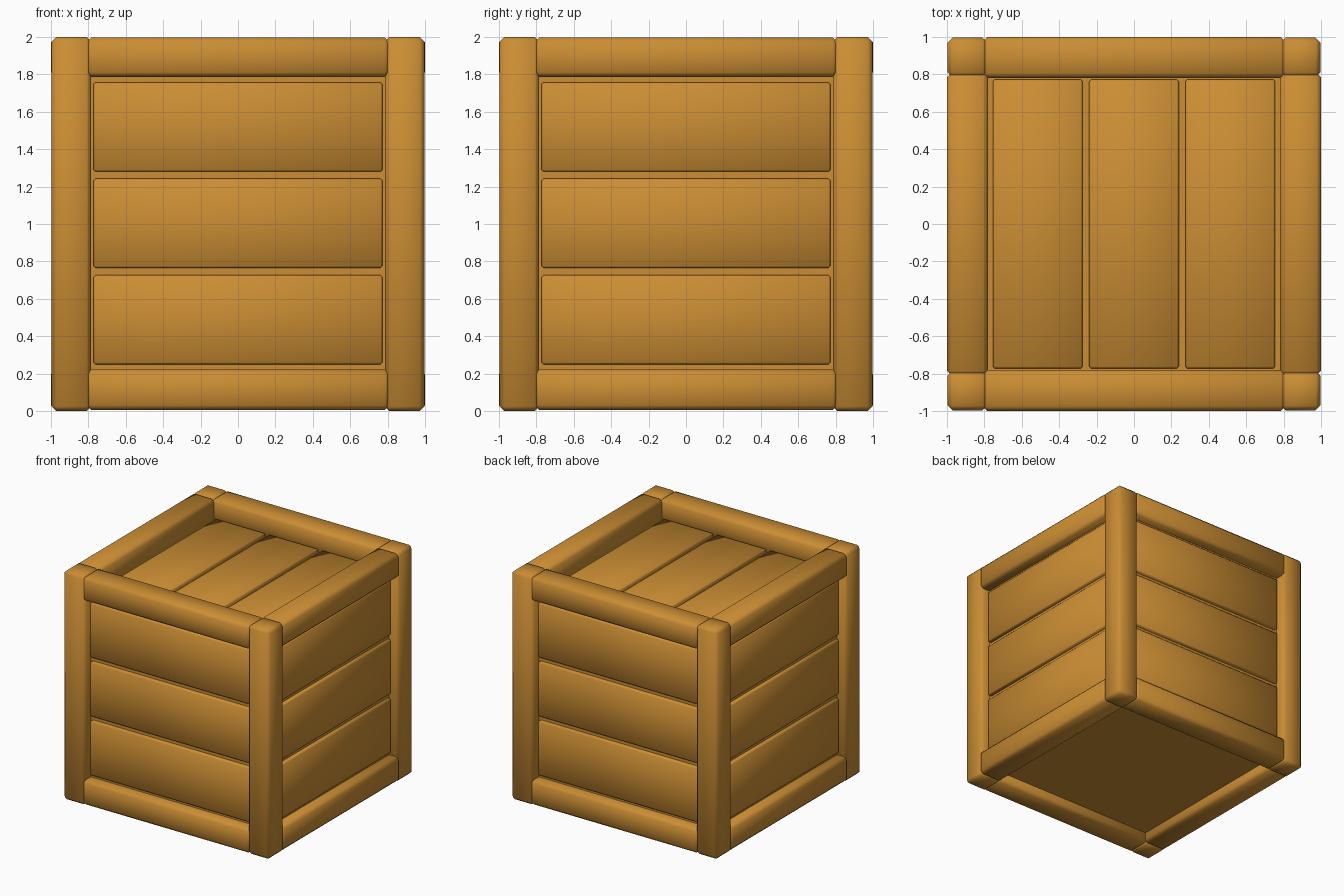
import bpy, bmesh

if "Cube" in bpy.data.objects:
    bpy.data.objects.remove(bpy.data.objects["Cube"])

wood = bpy.data.materials.new("warm_wood")
wood.diffuse_color = (0.60, 0.27, 0.034, 1)
wood.use_nodes = True
wood.node_tree.nodes["Principled BSDF"].inputs["Base Color"].default_value = wood.diffuse_color


def block(name, lo, hi, bevel=0.0):
    """Box between two corners, with a narrow bevel and soft shading."""
    bm = bmesh.new()
    bmesh.ops.create_cube(bm, size=1)
    for v in bm.verts:
        v.co = [(l + h) / 2 + c * (h - l) for l, h, c in zip(lo, hi, v.co)]
    if bevel:
        bmesh.ops.bevel(bm, geom=bm.edges[:], offset=bevel, segments=1,
                        affect='EDGES', profile=0.5)
        for f in bm.faces:
            f.smooth = True
    mesh = bpy.data.meshes.new(name)
    bm.to_mesh(mesh)
    bm.free()
    mesh.materials.append(wood)
    ob = bpy.data.objects.new(name, mesh)
    bpy.context.collection.objects.link(ob)
    return ob


def span(sign, inner, outer):
    """Range from inner to outer on the given side of zero."""
    return sorted((sign * inner, sign * outer))


# Inner box behind the planks; its underside is the crate floor
block("inner_box", (-0.91, -0.91, 0.09), (0.91, 0.91, 1.81))

# Corner posts
for sx in (-1, 1):
    for sy in (-1, 1):
        x, y = span(sx, 0.785, 0.996), span(sy, 0.785, 0.996)
        block("corner_post", (x[0], y[0], 0), (x[1], y[1], 2), 0.025)

# Top and bottom rails, and three planks, on each side
for s in (-1, 1):
    r = span(s, 0.78, 1.0)
    for z0, z1 in ((0.006, 0.222), (1.786, 1.996)):
        block("rail_across", (-0.81, r[0], z0), (0.81, r[1], z1), 0.025)
        block("rail_along", (r[0], -0.81, z0), (r[1], 0.81, z1), 0.025)
    p = span(s, 0.87, 0.942)
    for i in range(3):
        z0 = 0.25 + i * 0.515
        z1 = z0 + 0.477
        block("plank_across", (-0.772, p[0], z0), (0.772, p[1], z1), 0.01)
        block("plank_along", (p[0], -0.772, z0), (p[1], 0.772, z1), 0.01)

# Lid planks
for i in range(3):
    x0 = -0.755 + i * 0.515
    block("lid_plank", (x0, -0.772, 1.76), (x0 + 0.48, 0.772, 1.845), 0.01)
